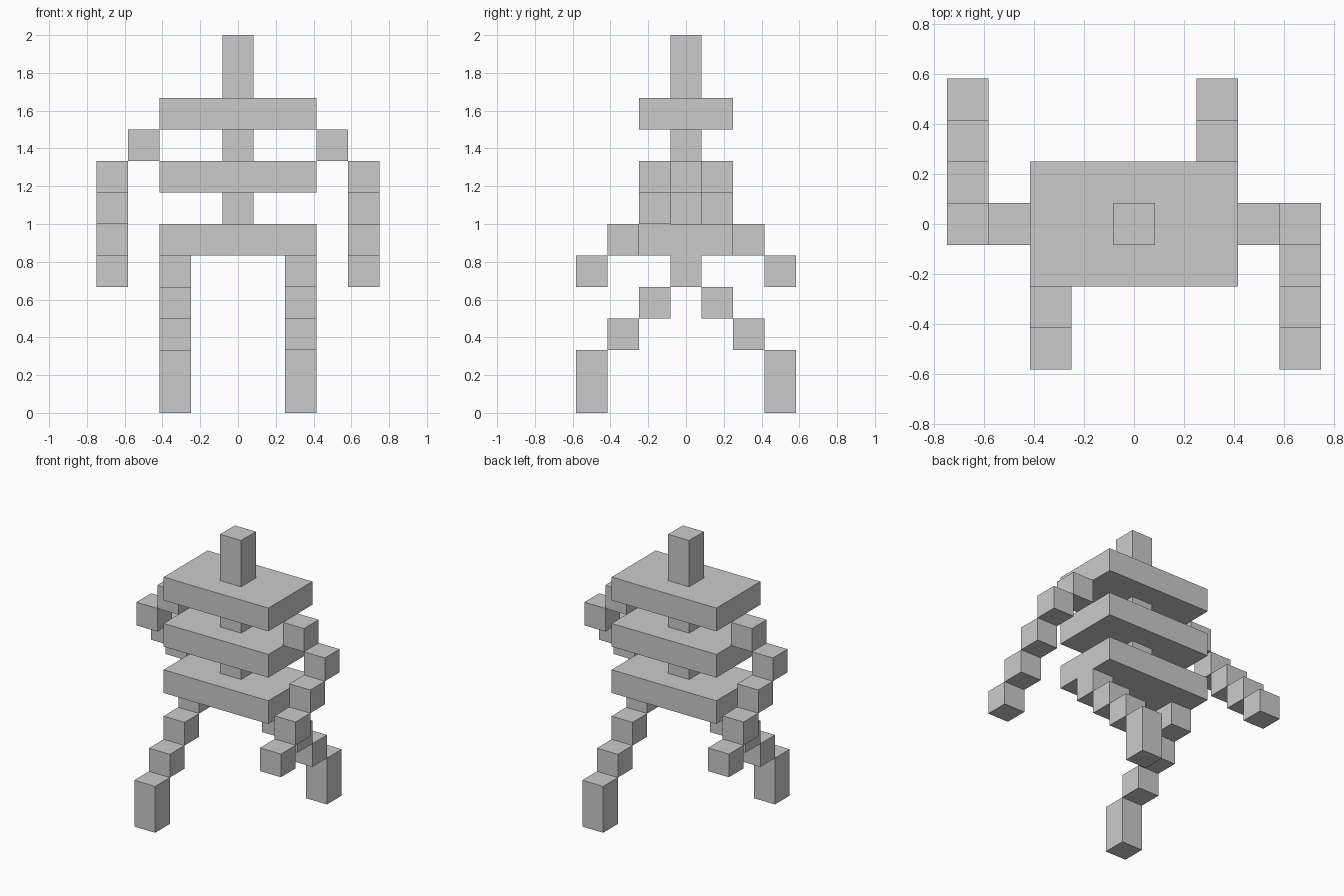
import bpy, bmesh
from mathutils import Matrix, Vector

if "Cube" in bpy.data.objects:
    bpy.data.objects.remove(bpy.data.objects["Cube"])

U = 1 / 6  # block size: the figure is 12 blocks tall


def blocks(name, boxes):
    """One object made of boxes given as (centre, size) in block units."""
    bm = bmesh.new()
    for centre, size in boxes:
        m = Matrix.Translation(Vector(centre) * U) @ Matrix.Diagonal((*(s * U for s in size), 1))
        bmesh.ops.create_cube(bm, size=1, matrix=m)
    mesh = bpy.data.meshes.new(name)
    bm.to_mesh(mesh)
    bm.free()
    obj = bpy.data.objects.new(name, mesh)
    bpy.context.collection.objects.link(obj)
    return obj


CUBE = (1, 1, 1)

# Torso slabs
for name, z in (("hip_slab", 5.5), ("waist_slab", 7.5), ("chest_slab", 9.5)):
    blocks(name, [((0, 0, z), (5, 3, 1))])

# Spine blocks between the slabs, and the head
for name, z in (("lower_spine", 6.5), ("upper_spine", 8.5)):
    blocks(name, [((0, 0, z), CUBE)])
blocks("head", [((0, 0, 11), (1, 1, 2))])

# Striding limbs: each side is the other turned half a circle about z
for side, s in (("right", 1), ("left", -1)):
    # Leg steps outward in y, ending in a two-block shin
    leg = [((2 * s, i * s, 4.5 - i), CUBE) for i in range(3)]
    blocks(side + "_leg", leg + [((2 * s, 3 * s, 1), (1, 1, 2))])
    # Shoulder and arm swing opposite to the leg
    blocks(side + "_shoulder", [((3 * s, 0, 8.5), CUBE)])
    blocks(side + "_arm", [((4 * s, -i * s, 7.5 - i), CUBE) for i in range(4)])
